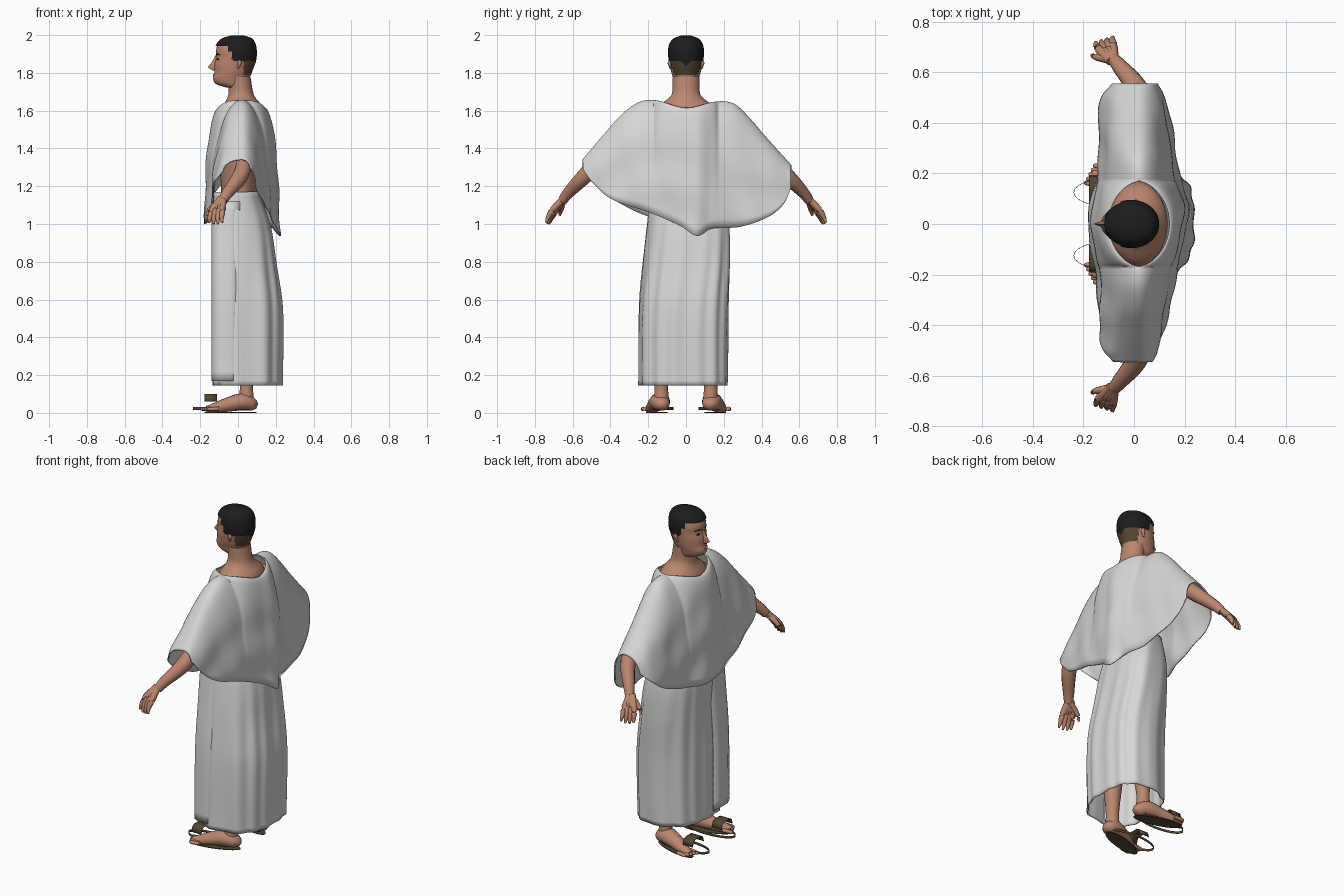
import bpy, bmesh
from math import sin, cos, pi, sqrt, copysign
from mathutils import Vector

cube = bpy.data.objects.get("Cube")
if cube:
    bpy.data.objects.remove(cube, do_unlink=True)


def material(name, r, g, b):
    m = bpy.data.materials.new(name)
    m.use_nodes = True
    m.diffuse_color = (r, g, b, 1)
    bsdf = m.node_tree.nodes["Principled BSDF"]
    bsdf.inputs["Base Color"].default_value = (r, g, b, 1)
    bsdf.inputs["Roughness"].default_value = 0.9
    return m


CLOTH = material("white cloth", 0.68, 0.675, 0.67)
SKIN = material("skin", 0.5, 0.24, 0.155)
LIPS = material("lips", 0.42, 0.18, 0.12)
HAIR = material("black hair", 0.012, 0.012, 0.013)
NAPE = material("cropped nape hair", 0.09, 0.06, 0.03)
LEATHER = material("sandal leather", 0.09, 0.065, 0.035)


def curve(table, t):
    """Smooth interpolation through rows of (t, values...)."""
    n = len(table) - 1
    t = min(max(t, table[0][0]), table[n][0])
    i = next(k for k in range(n) if t <= table[k + 1][0])
    a, b = table[i], table[i + 1]
    before, after = table[max(i - 1, 0)], table[min(i + 2, n)]
    h = b[0] - a[0]
    s = (t - a[0]) / h
    out = []
    for k in range(1, len(a)):
        ma = (b[k] - before[k]) / (b[0] - before[0]) * h
        mb = (after[k] - a[k]) / (after[0] - a[0]) * h
        d = b[k] - a[k]
        out.append(a[k] + s * (ma + s * (3 * d - 2 * ma - mb + s * (ma + mb - 2 * d))))
    return out if len(out) > 1 else out[0]


def loft(name, rings, mat, closed=True, caps=True, keep=None, thick=0, mirror=False, angle=60):
    """Skin a list of point rings and finish the object."""
    bm = bmesh.new()
    vs = [[bm.verts.new(p) for p in ring] for ring in rings]
    n = len(rings[0])
    for a, b in zip(vs, vs[1:]):
        for j in range(n if closed else n - 1):
            k = (j + 1) % n
            quad = (a[j], a[k], b[k], b[j])
            centre = sum((v.co for v in quad), Vector()) / 4
            if keep is None or keep(centre, j):
                bm.faces.new(quad)
    if caps:
        bm.faces.new(vs[0])
        bm.faces.new(vs[-1])
    bmesh.ops.delete(bm, geom=[v for v in bm.verts if not v.link_faces], context="VERTS")
    bmesh.ops.remove_doubles(bm, verts=bm.verts[:], dist=0.0001)
    bmesh.ops.recalc_face_normals(bm, faces=bm.faces[:])
    me = bpy.data.meshes.new(name)
    bm.to_mesh(me)
    bm.free()
    me.materials.append(mat)
    ob = bpy.data.objects.new(name, me)
    bpy.context.collection.objects.link(ob)
    bpy.ops.object.select_all(action="DESELECT")
    ob.select_set(True)
    bpy.context.view_layer.objects.active = ob
    bpy.ops.object.shade_smooth_by_angle(angle=angle * pi / 180)
    if thick:
        mod = ob.modifiers.new("thickness", "SOLIDIFY")
        mod.thickness, mod.offset = thick, 0
    if mirror:
        mod = ob.modifiers.new("mirror", "MIRROR")
        mod.use_axis = (False, True, False)
    return ob


def tube(name, path, mat, width=1, floor=0, mirror=True, segs=14):
    """Round limb through (x, y, z, radius) points."""
    table = [(i, *p) for i, p in enumerate(path)]
    steps = 5 * (len(path) - 1)
    pts = [curve(table, i / 5) for i in range(steps + 1)]
    rings = []
    for i, (x, y, z, r) in enumerate(pts):
        along = Vector(pts[min(i + 1, steps)][:3]) - Vector(pts[max(i - 1, 0)][:3])
        ref = Vector((1, 0, 0)) if abs(along.z) > along.length * 0.8 else Vector((0, 0, 1))
        side = along.cross(ref).normalized()
        up = side.cross(along).normalized()
        ring = [Vector((x, y, z)) + r * (side * width * cos(t) + up * sin(t))
                for t in (2 * pi * j / segs for j in range(segs))]
        for p in ring:
            p.z = max(p.z, floor)
        rings.append(ring)
    return loft(name, rings, mat, mirror=mirror)


def body(name, rows, mat, grow=0, box=1, shear=0, pleat=lambda t, z: 0, steps=40, segs=64, **kw):
    """Upright form through (z, front x, back x, half width, centre y) rows."""
    rings = []
    for i in range(steps + 1):
        z = rows[0][0] + (rows[-1][0] - rows[0][0]) * i / steps
        front, back, half, mid = curve(rows, z)
        ring = []
        for j in range(segs):
            t = 2 * pi * j / segs
            k = 1 - pleat(t, z)
            c, s = (copysign(abs(v) ** box, v) for v in (cos(t), sin(t)))
            ring.append(Vector(((front + back) / 2 + ((back - front) / 2 + grow) * c * k,
                                mid + shear * c + (half + grow) * s * k, z + grow * 0.8)))
        rings.append(ring)
    return loft(name, rings, mat, **kw)


# Torso and neck
body("torso", [(1.0, -.1, .1, .16, 0), (1.2, -.09, .1, .15, 0), (1.4, -.11, .12, .17, 0),
               (1.54, -.1, .125, .17, 0), (1.61, -.088, .132, .155, 0), (1.645, -.068, .112, .12, 0),
               (1.68, -.052, .085, .078, 0), (1.78, -.05, .066, .07, 0)], SKIN)

# Head with hair shells laid over it
head_rows = [(1.722, -.06, .05, .05, 0), (1.74, -.115, .062, .06, 0), (1.77, -.132, .062, .068, 0),
             (1.8, -.125, .07, .077, 0), (1.84, -.124, .085, .084, 0), (1.88, -.116, .093, .088, 0),
             (1.92, -.116, .093, .089, 0), (1.955, -.104, .085, .079, 0), (1.98, -.075, .065, .056, 0),
             (1.993, -.03, .025, .02, 0)]


def is_hair(p, j):
    nape_point = p.x > .05 and p.z > 1.835 + abs(p.y)
    return (p.z > 1.945 or (p.x > -.05 and p.z > 1.91)
            or (p.x > -.03 and p.z > 1.862) or nape_point)


body("head", head_rows, SKIN)
body("hair_cap", head_rows, HAIR, grow=.006, steps=60, keep=is_hair)
body("hair_nape", head_rows, NAPE, grow=.004, steps=60, caps=False,
     keep=lambda p, j: p.x > .03 and 1.79 < p.z < 1.885)
loft("nose", [[Vector(p) for p in ring] for ring in (
    [(-.11, -.007, 1.895), (-.118, 0, 1.895), (-.11, .007, 1.895)],
    [(-.112, -.011, 1.855), (-.14, 0, 1.855), (-.112, .011, 1.855)],
    [(-.112, -.018, 1.825), (-.16, 0, 1.83), (-.112, .018, 1.825)],
    [(-.112, -.012, 1.812), (-.138, 0, 1.814), (-.112, .012, 1.812)])], SKIN)
tube("mouth", [(-.112, -.024, 1.787, .003), (-.125, 0, 1.788, .008), (-.112, .024, 1.787, .003)],
     LIPS, mirror=False)
tube("ear", [(.005, .084, 1.868, .007), (.008, .086, 1.85, .011), (-.002, .08, 1.82, .005)], SKIN)
tube("eye", [(-.111, .025, 1.872, .002), (-.107, .036, 1.873, .005), (-.1, .047, 1.871, .002)], HAIR)
tube("brow", [(-.115, .018, 1.895, .002), (-.109, .036, 1.899, .003), (-.096, .056, 1.895, .002)], HAIR)

# Arms, hands and fingers
tube("arm", [(.03, .16, 1.54, .06), (.035, .32, 1.44, .05), (.035, .45, 1.335, .043),
             (.01, .54, 1.25, .042), (-.055, .622, 1.165, .031), (-.08, .652, 1.125, .025)], SKIN)
for i in range(4):
    reach = .008 * (i in (1, 2))
    tube("finger_%d" % (i + 1),
         [(-.078 - .005 * i, .65 - .002 * i, 1.135, .018),
          (-.083 - .017 * i, .705 - .006 * i, 1.075, .018),
          (-.086 - .021 * i, .73 - .007 * i, 1.035 - reach, .012),
          (-.083 - .023 * i, .74 - .007 * i, 1.008 - reach, .006)], SKIN, segs=10)
tube("thumb", [(-.085, .65, 1.125, .018), (-.125, .656, 1.1, .016), (-.155, .662, 1.07, .012),
               (-.167, .668, 1.045, .006)], SKIN, segs=10)

# Legs, feet and toes
tube("leg", [(.03, .1, 1.0, .085), (.035, .11, .6, .06), (.05, .12, .35, .055),
             (.045, .13, .16, .037), (.045, .13, .07, .039)], SKIN)
tube("foot", [(.1, .125, .035, .016), (.075, .128, .045, .036), (.02, .14, .058, .046),
              (-.06, .163, .042, .037), (-.12, .183, .026, .028), (-.165, .196, .018, .018)],
     SKIN, width=1.15, floor=.004)
for i in range(5):
    y, tip = .162 + .017 * i, -.197 + .009 * i
    tube("toe_%d" % (i + 1), [(tip + .06, y - .006, .022, .011), (tip + .012, y, .02, .01),
                              (tip, y + .001, .018, .005)], SKIN, floor=.004, segs=8)


# Sandals: sole under the foot, loose toe rim and arched strap
def outline(cx, cy, length, width, slant, z):
    return [Vector((cx + length * cos(t), cy + width * sin(t) - slant * cos(t), z))
            for t in (2 * pi * j / 40 for j in range(40))]


loft("sandal_sole", [outline(-.04, .154, .138, .044, .036, z) for z in (0, .004)], LEATHER,
     mirror=True, angle=30)
loft("sandal_rim", [outline(-.08, .125, .158, .058, 0, z) for z in (.016, .03)], LEATHER,
     caps=False, thick=.002, mirror=True)
loft("sandal_strap", [[Vector((x, y, z)) for y, z in
                       ((.085, .06), (.095, .09), (.11, .098), (.165, .098), (.18, .09), (.19, .06))]
                      for x in (-.178, -.112)], LEATHER,
     closed=False, caps=False, thick=.003, mirror=True, angle=30)


# Long pleated skirt with an overlapping front flap
def skirt_pleat(t, z):
    fall = min(1, (1.2 - z) * 2)
    return fall * (.02 * (1 + cos(13 * t + 2 * sin(2 * t) + .8 * sin(z * 4)))
                   + .01 * (1 + sin(7 * t + z * 2)))


body("skirt", [(.145, -.135, .238, .235, -.015), (.55, -.135, .24, .235, -.01),
               (.8, -.135, .204, .228, .005), (1.0, -.138, .17, .21, .012),
               (1.17, -.125, .105, .175, 0)], CLOTH, box=.78, shear=.025, pleat=skirt_pleat,
     segs=160, caps=False, thick=.006)
flap_side = [(.17, -.25), (.6, -.245), (.9, -.215), (1.12, -.19)]
flap = []
for i in range(21):
    z = .17 + .95 * i / 20
    side = curve(flap_side, z)
    flap.append([Vector((x, side + inset, z)) for x, inset in
                 ((-.135, .18), (-.138, .11), (-.137, .05), (-.122, .014), (-.09, .002),
                  (-.04, 0), (.01, .008))])
loft("skirt_flap", flap, CLOTH, closed=False, caps=False, thick=.005)

# Draped cape: columns run from the front hem over the shoulder to the back hem
ridge = [(-.545, 1.34), (-.43, 1.475), (-.33, 1.585), (-.24, 1.645), (-.16, 1.652), (0, 1.612),
         (.16, 1.645), (.25, 1.635), (.32, 1.575), (.42, 1.46), (.555, 1.31)]
front_hem = [(-.545, -.08, 1.28), (-.5, -.118, 1.23), (-.4, -.135, 1.14), (-.2, -.146, 1.04),
             (0, -.176, 1.0), (.2, -.146, 1.02), (.4, -.135, 1.09), (.5, -.125, 1.16),
             (.555, -.08, 1.22)]
back_hem = [(-.545, .07, 1.29), (-.5, .092, 1.225), (-.4, .12, 1.135), (-.19, .17, 1.06),
            (-.03, .198, .99), (.06, .222, .937), (.13, .194, .975), (.285, .16, .985),
            (.44, .135, 1.04), (.52, .11, 1.11), (.555, .095, 1.19)]
NECK, ROWS, COLS = .168, 28, 120


def sheet(y, hem, way):
    top_x = .02 + way * .12 * max(0, 1 - (y / NECK) ** 2) ** .6
    top_z = curve(ridge, y)
    hem_x, hem_z = curve(hem, y)
    points = []
    for i in range(ROWS + 1):
        t = (i / ROWS) ** 2
        z = top_z + (hem_z - top_z) * t
        fold = t * (1 - .5 * t) * (.01 * sin(22 * z + 9 * abs(y - .05) + 2 * sin(6 * y))
                                   + .006 * sin(34 * y + 8 * z))
        spread = .8 * sqrt(1 - (1 - t) ** 3) + .2 * t
        points.append(Vector((top_x + (hem_x - top_x) * spread + fold, y, z)))
    return points


columns = []
for c in range(COLS + 1):
    y = -.545 + 1.1 * c / COLS
    columns.append(sheet(y, front_hem, -1)[::-1] + sheet(y, back_hem, 1))
loft("cape", columns, CLOTH, closed=False, caps=False, thick=.007,
     keep=lambda p, j: j != ROWS)
